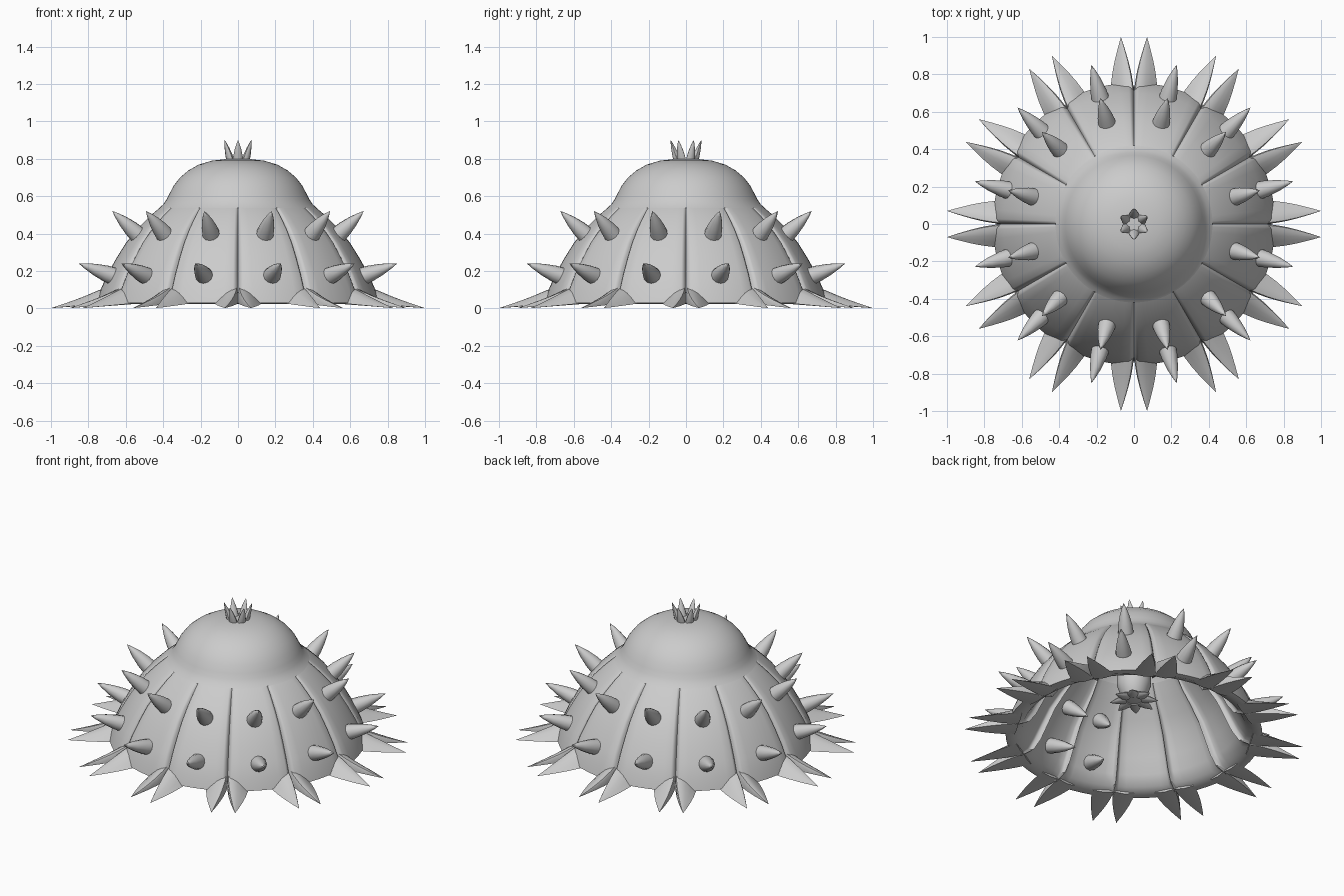
import bpy, bmesh, math
from mathutils import Vector, Matrix

cube = bpy.data.objects.get("Cube")
if cube:
    bpy.data.objects.remove(cube, do_unlink=True)

grey = bpy.data.materials.new("plain grey")
grey.use_nodes = True
tone = (0.6, 0.6, 0.6, 1)
grey.diffuse_color = tone
grey.node_tree.nodes["Principled BSDF"].inputs["Base Color"].default_value = tone

PANELS = 12
STEP = math.tau / PANELS


def finish(bm, name, angle=40):
    """Turn a bmesh into a smooth shaded object."""
    bmesh.ops.remove_doubles(bm, verts=bm.verts, dist=0.0005)
    bmesh.ops.recalc_face_normals(bm, faces=bm.faces)
    mesh = bpy.data.meshes.new(name)
    bm.to_mesh(mesh)
    bm.free()
    mesh.materials.append(grey)
    ob = bpy.data.objects.new(name, mesh)
    bpy.context.collection.objects.link(ob)
    bpy.ops.object.select_all(action='DESELECT')
    ob.select_set(True)
    bpy.context.view_layer.objects.active = ob
    bpy.ops.object.shade_smooth_by_angle(angle=math.radians(angle))
    return ob


def bridge(bm, rings):
    """Join neighbouring rings of points with quads."""
    rings = [[bm.verts.new(p) for p in ring] for ring in rings]
    n = len(rings[0])
    for low, high in zip(rings, rings[1:]):
        for i in range(n):
            j = (i + 1) % n
            bm.faces.new((low[i], low[j], high[j], high[i]))
    return rings


def polar(r, a, z):
    return Vector((r * math.cos(a), r * math.sin(a), z))


def lathe(name, profile, angles, shape=lambda a, depth: 1.0):
    """Spin (radius, height, fold depth) points; shape scales the radius."""
    bm = bmesh.new()
    bridge(bm, [[polar(r * shape(a, depth), a, z) for a in angles] for r, z, depth in profile])
    return finish(bm, name)


def add_spike(bm, base, tip, width, height, sides=12):
    """Slightly bulging cone."""
    axis = (tip - base).normalized()
    side = axis.cross(Vector((0, 0, 1))).normalized()
    up = side.cross(axis)
    turns = [math.tau * i / sides for i in range(sides)]
    rings = bridge(bm, [[base.lerp(tip, t) + s * (side * width * math.cos(a) + up * height * math.sin(a))
                         for a in turns]
                        for t, s in ((0, 1), (0.3, 0.87), (0.6, 0.6), (0.85, 0.27), (1, 0.01))])
    bm.faces.new(rings[0])
    bm.faces.new(rings[-1])


# Skirt: twelve panels divided by narrow creases, as one thick open shell
def crease(a, depth):
    u = (a / STEP) % 1
    d = min(u, 1 - u)
    return 1 - depth * max(0, 1 - d / 0.07) ** 2


cuts = (0, 0.02, 0.04, 0.07, 0.2, 0.35, 0.5, 0.65, 0.8, 0.93, 0.96, 0.98)
panel_angles = [(p + c) * STEP for p in range(PANELS) for c in cuts]
outer = [(0.36, 0.58, 0), (0.405, 0.55, 0.03), (0.47, 0.495, 0.04), (0.54, 0.425, 0.045),
         (0.60, 0.35, 0.045), (0.65, 0.27, 0.045), (0.70, 0.18, 0.045), (0.735, 0.1, 0.04),
         (0.755, 0.03, 0.03)]
inner = [(0.725, 0.025, 0.03), (0.66, 0.05, 0.05), (0.62, 0.11, 0.06), (0.575, 0.2, 0.06),
         (0.525, 0.3, 0.06), (0.46, 0.39, 0.06), (0.39, 0.47, 0.05), (0.32, 0.56, 0)]
lathe("skirt", outer + inner, panel_angles, crease)

# Cap: rounded dome blending into the skirt, with an inner ceiling
ring = [math.tau * i / 64 for i in range(64)]
dome = [(0.42, 0.538), (0.4, 0.556), (0.382, 0.582), (0.367, 0.612), (0.345, 0.655),
        (0.31, 0.7), (0.265, 0.738), (0.21, 0.769), (0.14, 0.79), (0.07, 0.798), (0, 0.8)]
lathe("cap", [(r, z, 0) for r, z in dome], ring)
ceiling = [(0.325, 0.55), (0.285, 0.62), (0.21, 0.68), (0.12, 0.71), (0, 0.72)]
lathe("cap_ceiling", [(r, z, 0) for r, z in ceiling], ring)

# Paired rim spikes: flat blades, highest next to the crease between them
section = [(1, 0), (0.5, 0.4), (0, 0.75), (-0.5, 0.97), (-0.9, 1), (-1, 0.8), (-1, 0), (0, -0.08)]
taper = [(0, 1, 1), (0.2, 0.95, 0.78), (0.4, 0.8, 0.55), (0.6, 0.58, 0.35), (0.8, 0.31, 0.17), (1, 0.01, 0.01)]
bm = bmesh.new()
for p in range(PANELS):
    turn = Matrix.Rotation(p * STEP, 3, 'Z')
    for s in (-1, 1):
        base, tip = Vector((0.69, s * 0.062, 0.03)), Vector((0.998, s * 0.07, 0.002))
        rings = bridge(bm, [[turn @ (base.lerp(tip, t) + Vector((0, s * u * w * 0.062, v * h * 0.09)))
                             for u, v in section] for t, w, h in taper])
        bm.faces.new(rings[0])
        bm.faces.new(rings[-1])
finish(bm, "rim_spikes", 45)

# Two rows of spikes along the panel centres
bm = bmesh.new()
for p in range(PANELS):
    a = (p + 0.5) * STEP
    add_spike(bm, polar(0.55, a, 0.39), polar(0.695, a, 0.52), 0.048, 0.048)
    add_spike(bm, polar(0.67, a, 0.165), polar(0.88, a, 0.24), 0.05, 0.05)
finish(bm, "panel_spikes", 50)

# Inward spikes on the two front panels
bm = bmesh.new()
for s in (-1, 1):
    a = -math.pi / 2 + s * STEP / 2
    add_spike(bm, polar(0.49, a, 0.38), polar(0.33, a, 0.26), 0.048, 0.048)
    add_spike(bm, polar(0.61, a, 0.155), polar(0.42, a, 0.08), 0.048, 0.048)
finish(bm, "inner_spikes", 50)

# Crown on top of the cap
bm = bmesh.new()
for i in range(6):
    a = math.pi / 2 + i * math.tau / 6
    add_spike(bm, polar(0.045, a, 0.785), polar(0.082, a, 0.9), 0.028, 0.02, sides=8)
finish(bm, "crown", 50)

# Stalk hanging inside, ending in a star of points
stalk = [(0.13, 0.73), (0.09, 0.66), (0.08, 0.5), (0.1, 0.42), (0.1, 0.36), (0.08, 0.3),
         (0.05, 0.26), (0, 0.25)]
lathe("stalk", [(r, z, 0) for r, z in stalk], ring[::2])
bm = bmesh.new()
for i in range(8):
    a = i * math.tau / 8
    add_spike(bm, polar(0.045, a, 0.27), polar(0.142, a, 0.25), 0.042, 0.02, sides=8)
finish(bm, "stalk_star", 50)
